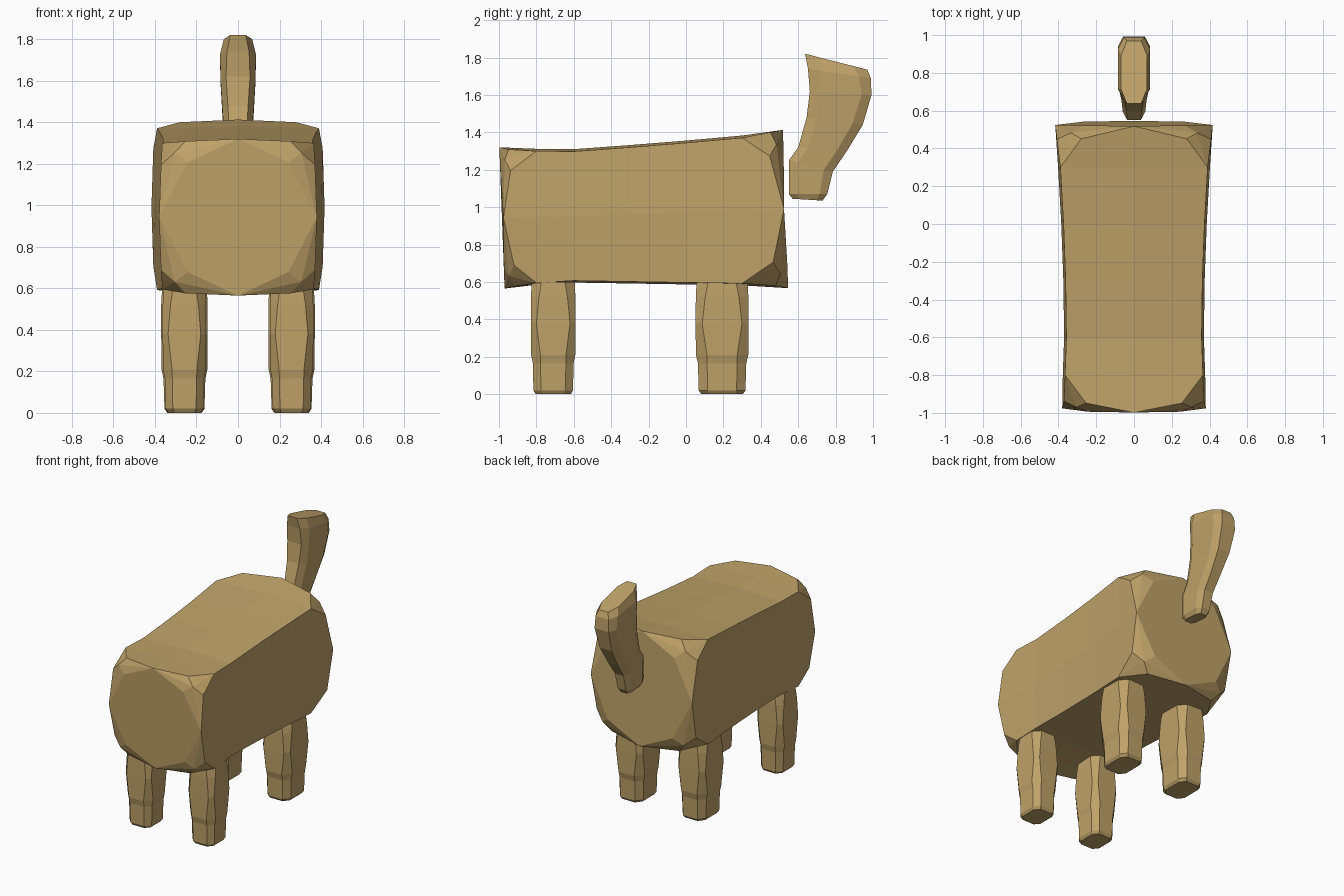
import bpy
import bmesh
from mathutils import Vector

if "Cube" in bpy.data.objects:
    bpy.data.objects.remove(bpy.data.objects["Cube"])

tan = bpy.data.materials.new("tan hide")
tan.diffuse_color = (0.52, 0.36, 0.14, 1)
tan.use_nodes = True
tan.node_tree.nodes["Principled BSDF"].inputs["Base Color"].default_value = tan.diffuse_color


def finish(bm, name):
    bmesh.ops.recalc_face_normals(bm, faces=bm.faces)
    mesh = bpy.data.meshes.new(name)
    bm.to_mesh(mesh)
    bm.free()
    mesh.materials.append(tan)
    obj = bpy.data.objects.new(name, mesh)
    bpy.context.collection.objects.link(obj)
    return obj


def bridge(bm, a, b):
    n = len(a)
    for i in range(n):
        j = (i + 1) % n
        bm.faces.new((a[i], a[j], b[j], b[i]))


def loft(name, rings):
    """Skin a list of point rings and cap both ends."""
    bm = bmesh.new()
    loops = [[bm.verts.new(p) for p in r] for r in rings]
    for a, b in zip(loops, loops[1:]):
        bridge(bm, a, b)
    bm.faces.new(loops[0])
    bm.faces.new(loops[-1])
    return finish(bm, name)


def octagon(c, u, v, k):
    """Rectangle of half axes u, v around c, corners cut by fraction k."""
    q = 1 - k
    steps = [(1, -q), (1, q), (q, 1), (-q, 1), (-1, q), (-1, -q), (-q, -1), (q, -1)]
    return [c + u * a + v * b for a, b in steps]


# Body: (y, half width, bottom, top); sharp long edges, faceted end corners
STATIONS = [(-1.0, .368, .565, 1.32), (-.8, .365, .585, 1.312), (-.6, .358, .597, 1.31),
            (-.3, .362, .592, 1.332), (0, .373, .587, 1.356), (.3, .39, .582, 1.383),
            (.54, .405, .567, 1.413)]
bm = bmesh.new()


def ring(y, w, lo, hi):
    mid = (lo + hi) / 2
    pts = [(w, lo + .01), (w + .012, mid), (w, hi - .012), (0, hi),
           (-w, hi - .012), (-w - .012, mid), (-w, lo + .01), (0, lo)]
    return [bm.verts.new((x, y, z)) for x, z in pts]


loops = [ring(*s) for s in STATIONS[1:-1]]
for a, b in zip(loops, loops[1:]):
    bridge(bm, a, b)


def body_end(loop, station, y_base, inset):
    _, w, lo, hi = station
    mid, half = (lo + hi) / 2, (hi - lo) / 2
    sgn = 1 if y_base > 0 else -1

    def point(x, h, dy):
        return bm.verts.new((x, y_base - .014 * (h + 1) - sgn * dy, mid + h * half))

    # middle of each end edge, in ring order: right, top, left, bottom
    edge = [point(w + .012, 0, .008), point(0, 1, 0), point(-w - .012, 0, .008), point(0, -1, 0)]
    corners = [(1, -1), (1, 1), (-1, 1), (-1, -1)]
    side, flat, face = [], [], []
    for sx, sz in corners:
        side.append(point(sx * (w + .003), sz * .67, inset))
        flat.append(point(sx * w * .69, sz * .97, inset * .9))
        face.append(point(sx * w * .66, sz * .70, 0))
    cap = []
    for i in range(4):
        # panel strip running up to the end edge
        j = (i + 1) % 4
        pts = side if i % 2 == 0 else flat
        c0, m, c1 = loop[2 * i], loop[2 * i + 1], loop[(2 * i + 2) % 8]
        bm.faces.new((c0, m, edge[i], pts[i]))
        bm.faces.new((m, c1, pts[j], edge[i]))
        # faceted corner fan
        prev, nxt = edge[i - 1], edge[i]
        p_prev, p_next = (flat, side) if i % 2 == 0 else (side, flat)
        rim = [c0, p_next[i], nxt, face[i], prev, p_prev[i]]
        sx, sz = corners[i]
        centre = (side[i].co + flat[i].co + face[i].co) / 3
        hub = bm.verts.new(centre + Vector((sx, sgn * .6, sz)) * .016)
        for k in range(6):
            bm.faces.new((hub, rim[k], rim[(k + 1) % 6]))
        cap += [face[i], edge[i]]
    bm.faces.new(cap)


body_end(loops[0], STATIONS[0], -.970, .055)
body_end(loops[-1], STATIONS[-1], .546, .075)
finish(bm, "body")


# Legs: (z, scale x, scale y, corner cut)
LEG = [(0, .74, .78, .38), (.02, .86, .88, .38), (.165, .90, .91, .38),
       (.21, .985, .985, .42), (.38, 1, 1, .25), (.52, 1, .99, .36), (.60, .96, .96, .45)]
X, Y = Vector((1, 0, 0)), Vector((0, 1, 0))
for label, cy, hx, hy in (("front", -.71, .105, .12), ("hind", .193, .112, .142)):
    for side_name, s in (("left", -1), ("right", 1)):
        loft(f"{label}_leg_{side_name}",
             [octagon(Vector((s * .258, cy, z)), X * hx * a, Y * hy * b, k) for z, a, b, k in LEG])

# Tail: front (y, z), rear (y, z), half width, corner cut
TAIL = [((.57, 1.045), (.73, 1.035), .04, .4), ((.55, 1.07), (.755, 1.07), .055, .4),
        ((.55, 1.25), (.785, 1.19), .060, .4), ((.60, 1.32), (.86, 1.30), .066, .4),
        ((.645, 1.48), (.945, 1.44), .076, .36), ((.662, 1.62), (.992, 1.60), .085, .32),
        ((.652, 1.74), (.988, 1.69), .086, .38), ((.637, 1.82), (.970, 1.735), .068, .45)]
rings = []
for (y0, z0), (y1, z1), w, k in TAIL:
    a, b = Vector((0, y0, z0)), Vector((0, y1, z1))
    rings.append(octagon((a + b) / 2, X * w, (b - a) / 2, k))
loft("tail", rings)
